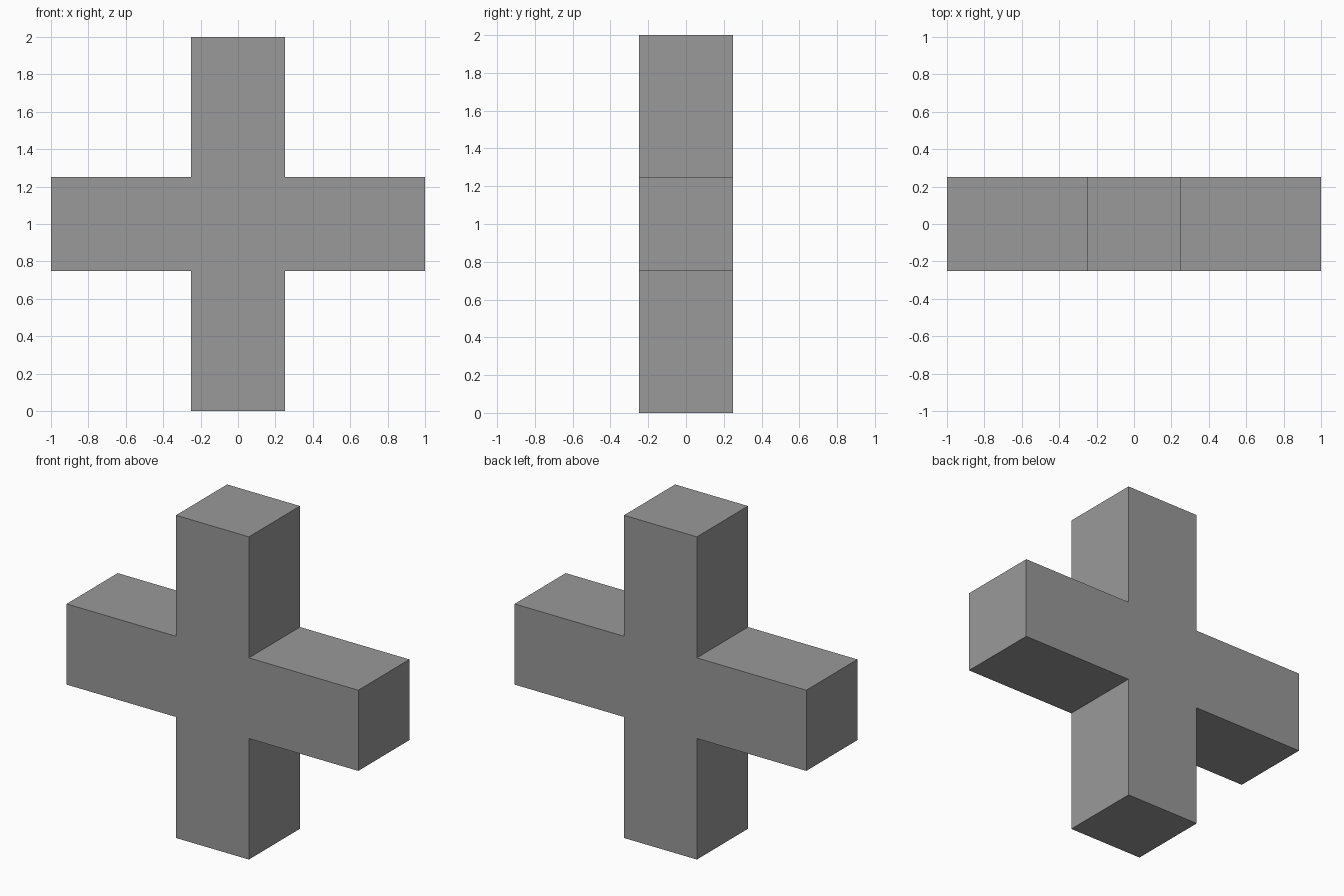
import bpy
import bmesh

if "Cube" in bpy.data.objects:
    bpy.data.objects.remove(bpy.data.objects["Cube"])

ARM = 0.25    # half width of every arm
REACH = 1.0   # arm length from the centre
DEPTH = 0.5

# Plus-shaped outline: one arm's corner triple, turned four times
outline = []
x_axis, z_axis = (1, 0), (0, 1)
for _ in range(4):
    for a, b in ((ARM, -ARM), (REACH, -ARM), (REACH, ARM)):
        outline.append((a * x_axis[0] + b * z_axis[0],
                        a * x_axis[1] + b * z_axis[1]))
    x_axis, z_axis = z_axis, (-x_axis[0], -x_axis[1])

# Extrude the outline from front to back
bm = bmesh.new()
front = bm.faces.new([bm.verts.new((x, -DEPTH / 2, z + REACH)) for x, z in outline])
result = bmesh.ops.extrude_face_region(bm, geom=[front], use_keep_orig=True)
back_verts = [g for g in result["geom"] if isinstance(g, bmesh.types.BMVert)]
bmesh.ops.translate(bm, verts=back_verts, vec=(0, DEPTH, 0))
bmesh.ops.recalc_face_normals(bm, faces=bm.faces)

mesh = bpy.data.meshes.new("cross_block")
bm.to_mesh(mesh)
bm.free()

# Dark grey surface
dark_grey = bpy.data.materials.new("dark_grey")
dark_grey.diffuse_color = (0.32, 0.32, 0.32, 1)
dark_grey.use_nodes = True
dark_grey.node_tree.nodes["Principled BSDF"].inputs["Base Color"].default_value = dark_grey.diffuse_color
mesh.materials.append(dark_grey)
bpy.context.collection.objects.link(bpy.data.objects.new("cross_block", mesh))
